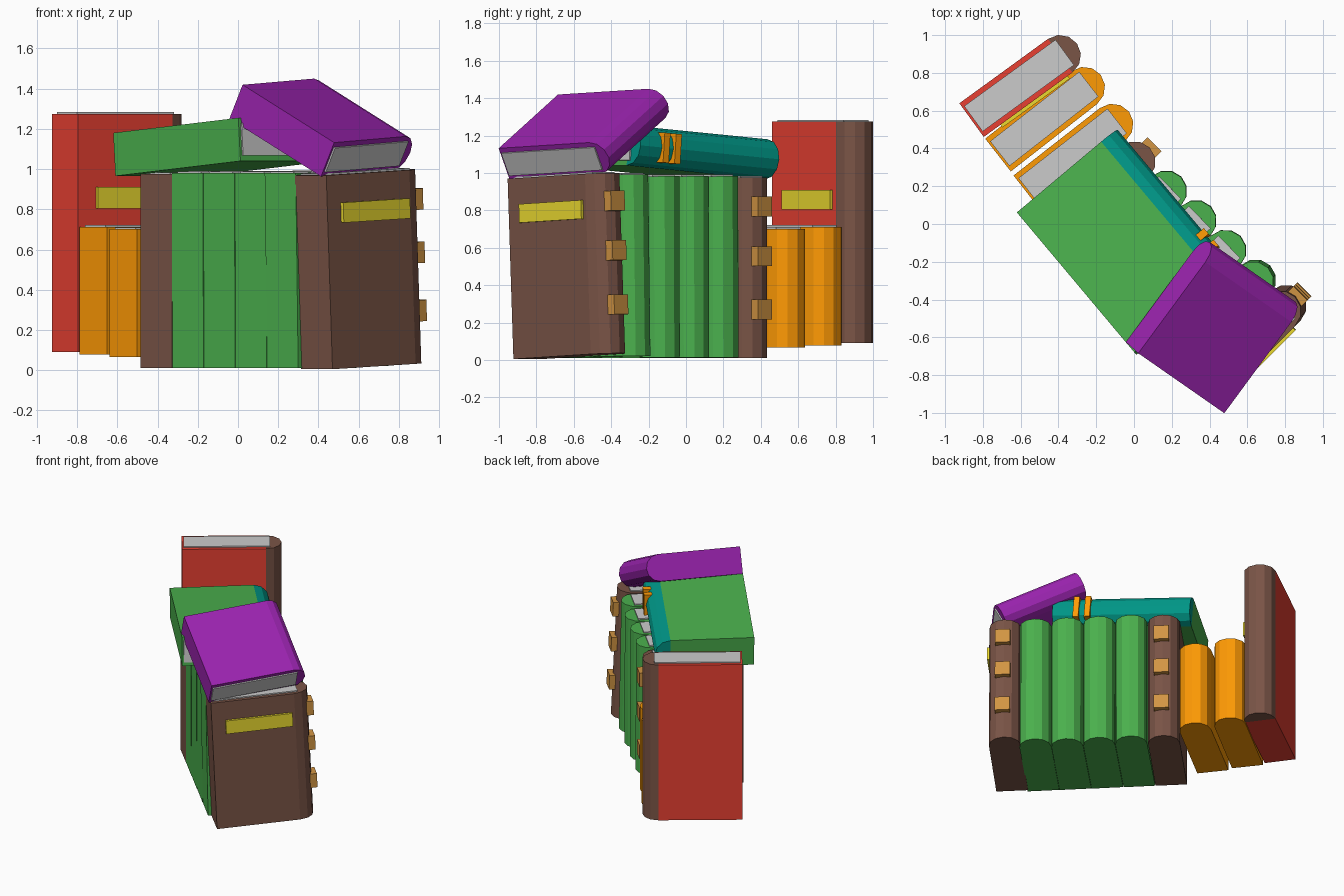
import bpy
from math import sin, cos, pi, radians
from mathutils import Vector, Matrix

if "Cube" in bpy.data.objects:
    bpy.data.objects.remove(bpy.data.objects["Cube"])

COLORS = {
    "red": (0.91, 0.26, 0.21), "brown": (0.475, 0.333, 0.282), "orange": (1.0, 0.60, 0.05),
    "green": (0.30, 0.69, 0.31), "purple": (0.61, 0.16, 0.69), "teal": (0.0, 0.59, 0.53),
    "yellow": (0.92, 0.85, 0.20), "tan": (0.82, 0.58, 0.27),
}
MATS = {}


def mat(name):
    """Material from a screen colour, converted to linear values."""
    if name not in MATS:
        MATS[name] = bpy.data.materials.new(name)
        MATS[name].diffuse_color = (*[c ** 2.2 for c in COLORS[name]], 1)
    return MATS[name]


def prism(name, outline, z0, z1, frame, color=None):
    """Extrude a counter-clockwise outline from z0 to z1 in the book's own frame."""
    n = len(outline)
    verts = [(x, y, z) for z in (z0, z1) for x, y in outline]
    faces = [list(range(n))[::-1], list(range(n, 2 * n))]
    faces += [[i, (i + 1) % n, n + (i + 1) % n, n + i] for i in range(n)]
    me = bpy.data.meshes.new(name)
    me.from_pydata(verts, [], faces)
    ob = bpy.data.objects.new(name, me)
    ob.matrix_world = frame
    bpy.context.collection.objects.link(ob)
    if color:
        me.materials.append(mat(color))
    return ob


def rect(x0, x1, y0, y1):
    return [(x0, y0), (x1, y0), (x1, y1), (x0, y1)]


def half_round(cx, r, sides=6):
    return [(cx + r * cos(a), r * sin(a))
            for a in (pi * (i / sides - 0.5) for i in range(sides + 1))]


def make_frame(origin, depth, height):
    """x = towards the spine, y = thickness, z = height of the book."""
    u = Vector(depth).normalized()
    h = Vector(height)
    h = (h - u * h.dot(u)).normalized()
    m = Matrix((u, h.cross(u), h)).transposed().to_4x4()
    m.translation = Vector(origin)
    return m


def book(name, frame, H, color, spine=None, L=0.69, t=0.22, label=None,
         studs=(), bands=()):
    r = t / 2
    c = L - r
    # cover, rounded spine, page block showing at the top end
    prism(name + "_cover", rect(0, c, -r, r), 0, H, frame, color)
    prism(name + "_spine", half_round(c, r), 0, H, frame, spine or color)
    prism(name + "_pages", rect(0.012, c + 0.03, -r + 0.027, r - 0.027),
          H - 0.03, H + 0.009, frame)
    # side label
    if label:
        x0, x1, z0, z1 = label
        prism(name + "_label", rect(x0, x1, -r - 0.018, -r + 0.01), z0, z1, frame, "yellow")
    # square studs on the spine
    for i, z in enumerate(studs):
        prism(f"{name}_stud_{i}", rect(L - 0.035, L + 0.03, -0.06, 0.045),
              z - 0.053, z + 0.053, frame, "tan")
    # narrow raised bands on the outer part of the spine
    for i, z in enumerate(bands):
        prism(f"{name}_band_{i}", rect(L - 0.06, L + 0.015, -0.08, 0.08),
              z - 0.02, z + 0.02, frame, "orange")


def upright(x, y, z, angle, pitch=0):
    a, p = radians(angle), radians(pitch)
    return make_frame((x, y, z), (cos(a) * cos(p), sin(a) * cos(p), sin(p)), (0, 0, 1))


# tall and short books at the left end
book("red_book", upright(-0.86, 0.55, 0.09, 36), 1.185, "red", spine="brown",
     label=(0.11, 0.55, 0.715, 0.82))
book("short_book_1", upright(-0.72, 0.365, 0.077, 38), 0.635, "orange")
book("short_book_2", upright(-0.57, 0.17, 0.066, 38), 0.635, "orange")

# matching row: brown volume, four green volumes, brown volume
book("left_brown_book", upright(-0.406, -0.082, 0.01, 45), 0.965, "brown",
     studs=(0.26, 0.545, 0.81))
for i in range(4):
    k = i + 1
    book(f"green_book_{k}",
         upright(-0.406 + 0.157 * k, -0.082 - 0.157 * k, 0.01, 44.5, 1.0 if k == 4 else 0.2),
         0.97, "green", L=0.70, label=(0.07, 0.55, 0.78, 0.88) if k == 2 else None)
book("right_brown_book", upright(0.392, -0.845, 0.005, 45, 2.6), 0.965, "brown",
     L=0.695, label=(0.095, 0.565, 0.725, 0.825), studs=(0.26, 0.55, 0.815))

# books lying on top of the row
book("lying_green_book",
     make_frame((-0.615, 0.055, 1.073), (0.766, 0.643, 0), (0.643, -0.766, 0.077)),
     0.97, "green", spine="teal", L=0.69, t=0.215, bands=(0.72, 0.80))
book("leaning_purple_book",
     make_frame((-0.01, -0.655, 1.335), (0.405, 0.55, 0.035), (0.455, -0.325, -0.29)),
     0.625, "purple", L=0.695, t=0.19)

for m in bpy.data.materials:
    if m.users and not m.is_grease_pencil:
        m.use_nodes = True
        m.node_tree.nodes["Principled BSDF"].inputs["Base Color"].default_value = m.diffuse_color
